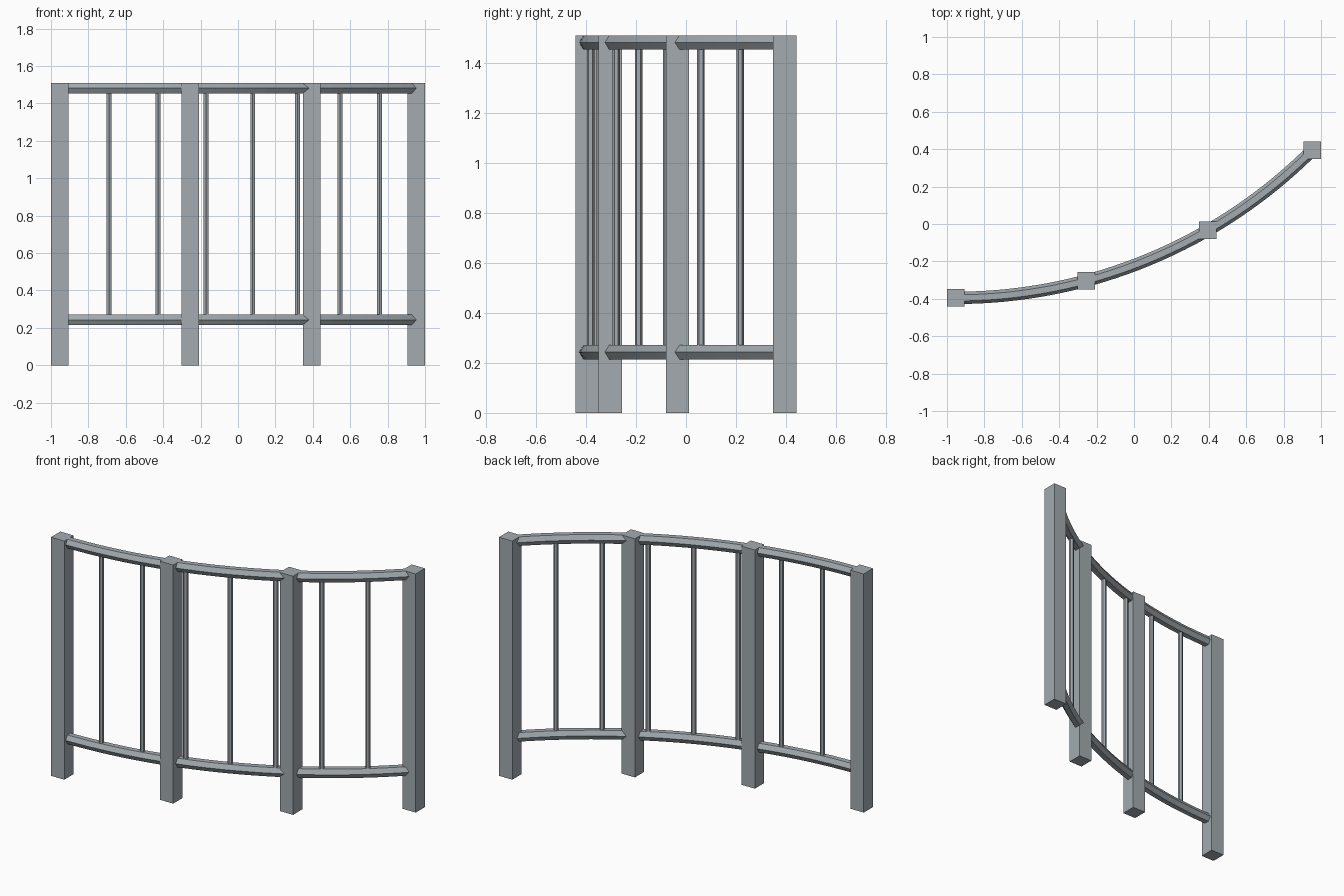
import bpy, bmesh
from math import sin, cos, radians, pi

if "Cube" in bpy.data.objects:
    bpy.data.objects.remove(bpy.data.objects["Cube"])

POST, HEIGHT = 0.093, 1.51
SPAN = 2 - POST
R = SPAN / sin(pi / 4)                        # plan radius of the 45 degree arc
CX, CY = -SPAN / 2, R * (1 + cos(pi / 4)) / 2   # arc centre
RAIL_R = 0.033

# dark blue-grey paint
paint = bpy.data.materials.new("grey_paint")
paint.diffuse_color = (0.366, 0.407, 0.429, 1)
paint.use_nodes = True
paint.node_tree.nodes["Principled BSDF"].inputs["Base Color"].default_value = paint.diffuse_color


def arc_point(deg, radius=R):
    a = radians(deg)
    return CX + radius * sin(a), CY - radius * cos(a)


def make_object(name, bm):
    bmesh.ops.recalc_face_normals(bm, faces=bm.faces)
    mesh = bpy.data.meshes.new(name)
    bm.to_mesh(mesh)
    bm.free()
    mesh.materials.append(paint)
    ob = bpy.data.objects.new(name, mesh)
    bpy.context.collection.objects.link(ob)
    return ob


# square posts every 15 degrees
def post(i):
    bm = bmesh.new()
    bmesh.ops.create_cube(bm, size=1)
    bmesh.ops.scale(bm, vec=(POST, POST, HEIGHT), verts=bm.verts)
    x, y = arc_point(15 * i)
    bmesh.ops.translate(bm, vec=(x, y, HEIGHT / 2), verts=bm.verts)
    make_object(f"post_{i + 1}", bm)


# hexagonal rail swept along the arc
def rail(name, z, steps=32):
    bm = bmesh.new()
    rings = []
    for s in range(steps + 1):
        ring = []
        for k in range(6):
            a = k * pi / 3
            x, y = arc_point(45 * s / steps, R + RAIL_R * cos(a))
            ring.append(bm.verts.new((x, y, z + RAIL_R * sin(a))))
        rings.append(ring)
    for r0, r1 in zip(rings, rings[1:]):
        for k in range(6):
            n = (k + 1) % 6
            bm.faces.new((r0[k], r0[n], r1[n], r1[k]))
    bm.faces.new(rings[0])
    bm.faces.new(rings[-1])
    make_object(name, bm)


# thin upright bars between the rails
def baluster(i, z0, z1):
    bm = bmesh.new()
    bmesh.ops.create_cone(bm, cap_ends=True, segments=6, radius1=0.015,
                          radius2=0.015, depth=z1 - z0)
    x, y = arc_point(45 / 8 * i)
    bmesh.ops.translate(bm, vec=(x, y, (z0 + z1) / 2), verts=bm.verts)
    make_object(f"baluster_{i}", bm)


LOW, TOP = 0.243, HEIGHT - RAIL_R * sin(pi / 3)
for i in range(4):
    post(i)
rail("bottom_rail", LOW)
rail("top_rail", TOP)
for i in range(1, 8):
    baluster(i, LOW, TOP)
